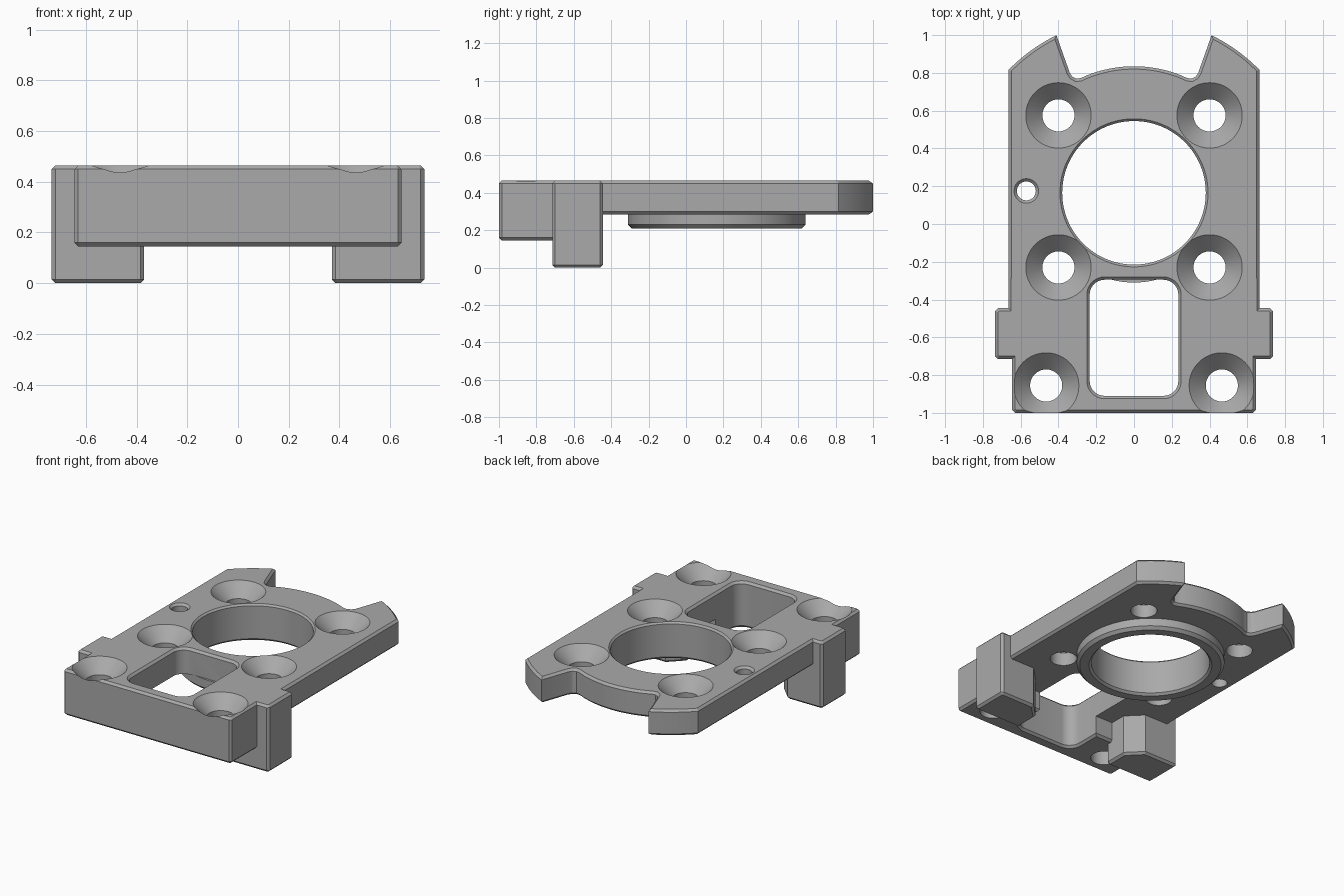
import bpy, bmesh, math
from mathutils import Vector

if "Cube" in bpy.data.objects:
    bpy.data.objects.remove(bpy.data.objects["Cube"])

C = 0.015      # edge chamfer
TOP = 0.465    # top surface height
CY = 0.165     # bore centre


def offset(pts, d):
    """Mitred offset of a counter-clockwise polygon (positive = outward)."""
    if d == 0:
        return list(pts)
    out, n = [], len(pts)
    for i in range(n):
        a, b, c = (Vector(pts[(i + k) % n]) for k in (-1, 0, 1))
        e, f = (b - a).normalized(), (c - b).normalized()
        n1, n2 = Vector((e.y, -e.x)), Vector((f.y, -f.x))
        p = b + (n1 + n2) * (d / (1 + n1.dot(n2)))
        out.append((p.x, p.y))
    return out


def prism(name, pts, levels):
    """Stack of (height, outline offset) sections, bottom to top."""
    bm = bmesh.new()
    rings = [[bm.verts.new((x, y, z)) for x, y in offset(pts, d)] for z, d in levels]
    n = len(pts)
    bm.faces.new(rings[0][::-1])
    bm.faces.new(rings[-1])
    for lo, hi in zip(rings, rings[1:]):
        for i in range(n):
            j = (i + 1) % n
            bm.faces.new((lo[i], lo[j], hi[j], hi[i]))
    me = bpy.data.meshes.new(name)
    bm.to_mesh(me)
    bm.free()
    ob = bpy.data.objects.new(name, me)
    bpy.context.collection.objects.link(ob)
    return ob


def solid(name, pts, z0, z1=TOP):
    return prism(name, pts, [(z0, -C), (z0 + C, 0), (z1 - C, 0), (z1, -C)])


def circle(x, y, r, n=64):
    return [(x + r * math.cos(2 * math.pi * i / n), y + r * math.sin(2 * math.pi * i / n))
            for i in range(n)]


def arc(r, a0, a1, n):
    return [(r * math.cos(math.radians(a0 + (a1 - a0) * i / n)),
             CY + r * math.sin(math.radians(a0 + (a1 - a0) * i / n))) for i in range(n + 1)]


def box(x0, x1, y0, y1, c):
    """Rectangle with cut corners."""
    return [(x0 + c, y0), (x1 - c, y0), (x1, y0 + c), (x1, y1 - c),
            (x1 - c, y1), (x0 + c, y1), (x0, y1 - c), (x0, y0 + c)]


def mirror(pts):
    return [(-x, y) for x, y in reversed(pts)]


def combine(body, other, op):
    m = body.modifiers.new("combine", 'BOOLEAN')
    m.operation, m.object, m.solver = op, other, 'EXACT'
    bpy.context.view_layer.objects.active = body
    bpy.ops.object.modifier_apply(modifier=m.name)
    bpy.data.objects.remove(other)


# main plate with curved rear horns and notch
half = [(0.665, -0.70)] + arc(0.93, 44.4, 63.8, 10)
half += [(0.34, 0.80), (0.327, 0.781), (0.305, 0.769), (0.28, 0.773)]
half += arc(0.67, 67.6, 90, 14)
body = solid("mounting_plate", half + mirror(half)[1:], 0.285)

# deeper front block
combine(body, solid("front_block", box(-0.645, 0.645, -1.0, -0.66, C), 0.145), 'UNION')

# side lugs reaching the ground, inner rear corner cut off
lug = [(0.37 + C, -0.715), (0.735 - C, -0.715), (0.735, -0.715 + C), (0.735, -0.445 - C),
       (0.735 - C, -0.445), (0.47, -0.445), (0.37, -0.545), (0.37, -0.715 + C)]
for pts in (lug, mirror(lug)):
    combine(body, solid("side_lug", pts, 0.0), 'UNION')

# rounded window
win = []
for cx, cy, a0 in ((0.155, -0.83, -90), (0.155, -0.375, 0), (-0.155, -0.375, 90), (-0.155, -0.83, 180)):
    for i in range(9):
        a = math.radians(a0 + i * 90 / 8)
        win.append((cx + 0.08 * math.cos(a), cy + 0.08 * math.sin(a)))
combine(body, prism("window_cutter", win, [(-0.1, C), (0.145, C), (0.145 + C, 0),
        (TOP - C, 0), (TOP, C), (0.6, C)]), 'DIFFERENCE')

# boss ring under the plate and its bore
combine(body, prism("boss", circle(0, CY, 0.475, 128),
        [(0.21, -0.02), (0.23, 0), (0.29, 0)]), 'UNION')
combine(body, prism("bore_cutter", circle(0, CY, 0.38, 128), [(0.1, C), (0.21, C),
        (0.21 + C, 0), (TOP - 0.012, 0), (TOP, 0.012), (0.6, 0.012)]), 'DIFFERENCE')

# countersunk screw holes
for s in (-1, 1):
    for x, y in ((0.4, 0.575), (0.4, -0.23), (0.465, -0.855)):
        combine(body, prism("screw_cutter", circle(s * x, y, 0.085),
                [(0.05, 0), (TOP - 0.088, 0), (0.505, 0.128)]), 'DIFFERENCE')

# small pin hole
combine(body, prism("pin_cutter", circle(-0.57, 0.175, 0.05, 48),
        [(0.1, 0), (TOP - C, 0), (TOP + 0.02, C + 0.02)]), 'DIFFERENCE')

# finish
mat = bpy.data.materials.new("plain grey")
mat.diffuse_color = (0.4, 0.4, 0.4, 1)
mat.use_nodes = True
mat.node_tree.nodes["Principled BSDF"].inputs["Base Color"].default_value = mat.diffuse_color
body.data.materials.clear()
body.data.materials.append(mat)
bpy.ops.object.select_all(action='DESELECT')
body.select_set(True)
bpy.context.view_layer.objects.active = body
bpy.ops.object.shade_smooth_by_angle(angle=math.radians(20))
